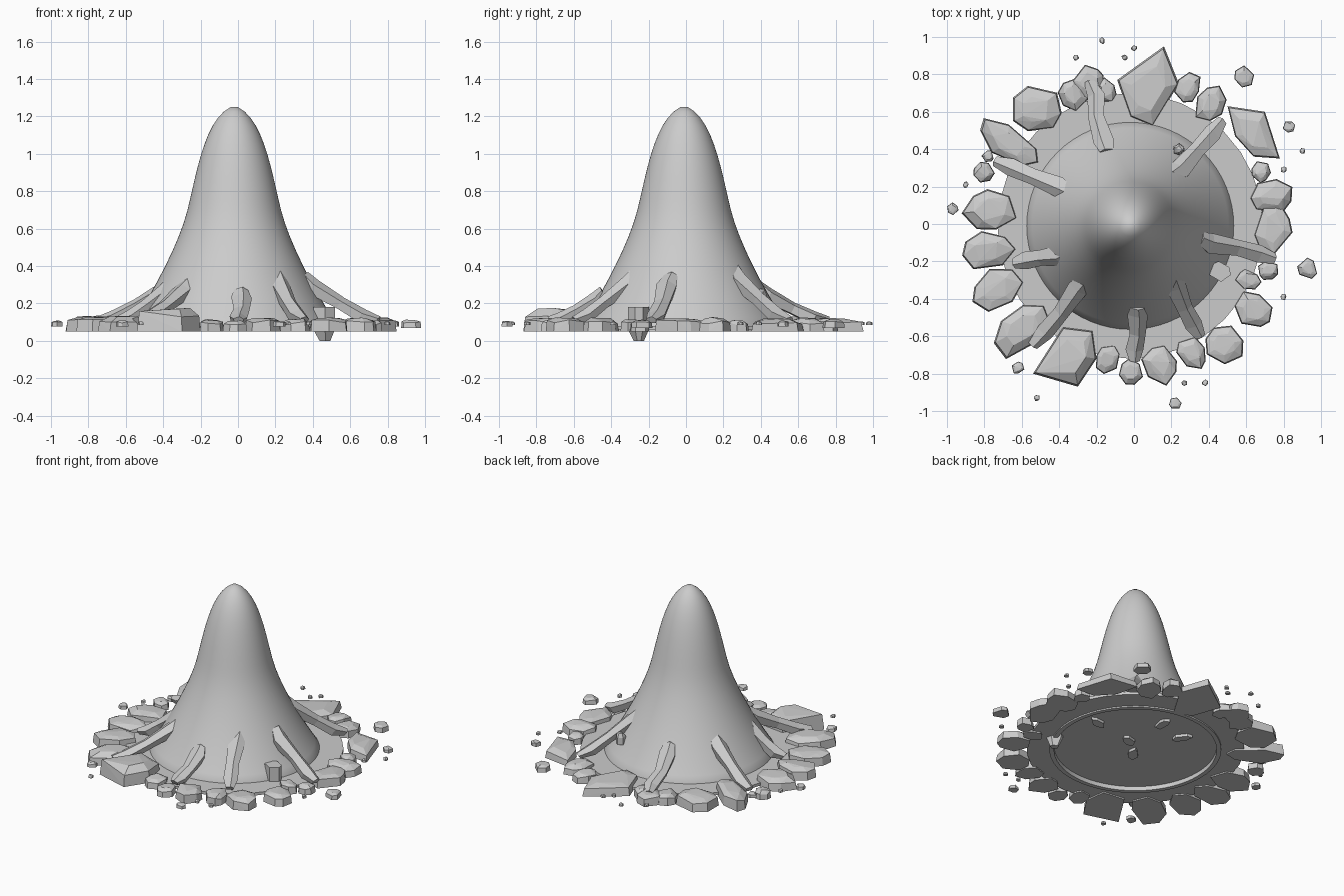
import bpy, bmesh, math, random
from mathutils import Vector
from mathutils.geometry import interpolate_bezier

random.seed(7)
if "Cube" in bpy.data.objects:
    bpy.data.objects.remove(bpy.data.objects["Cube"], do_unlink=True)

grey = (0.6, 0.6, 0.6, 1)
stone = bpy.data.materials.new("stone grey")
stone.use_nodes = True
stone.diffuse_color = grey
stone.node_tree.nodes["Principled BSDF"].inputs["Base Color"].default_value = grey


def finish(name, bm, smooth=False):
    bmesh.ops.recalc_face_normals(bm, faces=bm.faces)
    mesh = bpy.data.meshes.new(name)
    bm.to_mesh(mesh)
    bm.free()
    mesh.materials.append(stone)
    obj = bpy.data.objects.new(name, mesh)
    bpy.context.collection.objects.link(obj)
    for poly in mesh.polygons:
        poly.use_smooth = smooth
    if smooth:
        mesh.set_sharp_from_angle(angle=math.radians(35))


def hull(name, points):
    bm = bmesh.new()
    verts = [bm.verts.new(p) for p in points]
    result = bmesh.ops.convex_hull(bm, input=verts)
    loose = {g for g in result["geom_interior"] + result["geom_unused"]
             if isinstance(g, bmesh.types.BMVert)}
    bmesh.ops.delete(bm, geom=list(loose), context="VERTS")
    finish(name, bm)


def skin(bm, loops):
    """Join neighbouring closed loops with quads."""
    for a, b in zip(loops, loops[1:]):
        for i in range(len(a)):
            j = (i + 1) % len(a)
            bm.faces.new((a[i], a[j], b[j], b[i]))


def lathe(name, profile, steps, smooth, capped):
    bm = bmesh.new()
    turns = [math.tau * i / steps for i in range(steps)]
    rings = [[bm.verts.new((r * math.cos(a) - 0.02, r * math.sin(a) - 0.01, z)) for a in turns]
             for r, z in profile]
    if capped:
        bm.faces.new(rings[0])
        bm.faces.new(rings[-1])
    else:
        rings.append(rings[0])
    skin(bm, rings)
    finish(name, bm, smooth)


def slab(name, outline, bottom, top):
    """Chipped stone: flared sides, then a flattish faceted crown."""
    outline = [Vector(p) for p in outline]
    middle = sum(outline, Vector((0, 0))) / len(outline)
    height = top - bottom
    points = []
    for p in outline:
        rim, crown = middle.lerp(p, 0.94), middle.lerp(p, 0.55)
        points.append((*p, bottom))
        points.append((*rim, bottom + height * random.uniform(0.55, 0.85)))
        points.append((*crown, bottom + height * random.uniform(0.85, 1)))
    hull(name, points)


def stone_outline(x, y, radial, across, sides):
    """Irregular polygon whose long axis points away from the centre."""
    centre = Vector((x, y))
    out = centre.normalized()
    side = out.orthogonal()
    start = random.uniform(0, math.tau)
    outline = []
    for i in range(sides):
        a = start + math.tau * (i + random.uniform(-0.25, 0.25)) / sides
        reach = out * radial * math.cos(a) + side * across * math.sin(a)
        outline.append(centre + reach * random.uniform(1, 1.25))
    return outline


# Central mound: flared foot, then rounded peak, over a recessed floor
foot = [Vector(p) for p in ((0.56, 0.07), (0.46, 0.22), (0.3, 0.5), (0.25, 0.7))]
peak = [Vector(p) for p in ((0.25, 0.7), (0.2, 0.9), (0.16, 1.18), (0.02, 1.25))]
lip = [(0.53, 0.08), (0.53, 0.05), (0.56, 0.05)]
flank = [p.to_2d() for p in interpolate_bezier(*foot, 10) + interpolate_bezier(*peak, 12)[1:]]
lathe("mound", lip + flank, 64, True, True)

# Broken ground ring around the mound
lathe("ground_ring", [(0.54, 0.06), (0.54, 0.08), (0.71, 0.08), (0.71, 0.06)], 32, False, False)

# Large angular slabs
slab("back_slab", [(0.16, 0.95), (-0.09, 0.77), (-0.02, 0.57), (0.1, 0.52), (0.24, 0.75)], 0.05, 0.13)
slab("back_left_slab", [(0.5, 0.63), (0.7, 0.6), (0.78, 0.35), (0.64, 0.36), (0.54, 0.47)], 0.05, 0.12)
slab("front_right_slab", [(-0.54, -0.8), (-0.38, -0.55), (-0.22, -0.57), (-0.2, -0.72), (-0.3, -0.87)], 0.05, 0.18)

# Stones around the rim: x, y, radial half size, half width
stones = [
    (0.29, 0.73, 0.08, 0.06), (0.41, 0.64, 0.09, 0.07), (0.68, 0.28, 0.05, 0.05),
    (0.73, 0.15, 0.11, 0.09), (0.74, -0.02, 0.09, 0.13), (0.72, -0.25, 0.05, 0.05),
    (0.61, -0.3, 0.06, 0.05), (0.64, -0.46, 0.1, 0.08), (0.48, -0.64, 0.1, 0.09),
    (0.31, -0.69, 0.08, 0.07), (0.14, -0.75, 0.1, 0.09), (-0.02, -0.79, 0.06, 0.06),
    (-0.14, -0.72, 0.07, 0.06), (-0.6, -0.56, 0.16, 0.1), (-0.73, -0.35, 0.12, 0.1),
    (-0.78, -0.14, 0.13, 0.09), (-0.77, 0.07, 0.13, 0.1), (-0.8, 0.28, 0.05, 0.05),
    (-0.66, 0.43, 0.17, 0.08), (-0.52, 0.61, 0.13, 0.12), (-0.33, 0.69, 0.08, 0.07),
    (-0.24, 0.76, 0.08, 0.08), (-0.15, 0.71, 0.06, 0.05),
]
for x, y, radial, across in stones:
    top = 0.1 + radial * 0.25
    slab("rim_stone", stone_outline(x, y, radial, across, 7), 0.05, top)

# Lumps pushed through the mound's flank
slab("upper_lump", stone_outline(0.24, 0.4, 0.03, 0.03, 6), 0.2, 0.28)
lump = stone_outline(0.46, -0.25, 0.05, 0.05, 6)
tip = Vector((0.47, -0.25, 0))
hull("sunken_lump", [(*p, z) for p in lump for z in (0.06, 0.18)]
     + [tip.lerp(Vector((*p, 0)), 0.5) for p in lump])

# Buried stones breaking through the mound's floor
for x, y in [(0.07, 0.03), (-0.06, -0.08), (0.37, 0.08), (0.04, 0.34), (-0.17, 0.28)]:
    slab("buried_stone", stone_outline(x, y, 0.06, 0.03, 6), 0.06, 0.13)

# Scattered pebbles: x, y, grouped by half size
pebbles = {
    0.015: [(-0.17, 0.98), (0, 0.94), (-0.31, 0.89), (-0.05, 0.89), (0.8, 0.29), (0.9, 0.39),
            (0.8, -0.39), (0.38, -0.85), (0.27, -0.85), (-0.52, -0.93), (-0.9, 0.21)],
    0.03: [(0.83, 0.52), (0.22, -0.96), (-0.62, -0.77), (-0.97, 0.08), (-0.78, 0.36)],
    0.05: [(0.59, 0.79), (0.93, -0.24)],
}
for size, spots in pebbles.items():
    for x, y in spots:
        slab("pebble", stone_outline(x, y, size, size, 6), 0.09 - size * 0.4, 0.1 + size * 0.3)

# Leaning shards: inner end and outer end in plan
shards = [
    ((-0.16, 0.4), (-0.23, 0.77)), ((0.21, 0.27), (0.48, 0.56)),
    ((0.37, -0.09), (0.76, -0.19)), ((0.21, -0.31), (0.36, -0.61)),
    ((0.02, -0.46), (0, -0.74)), ((-0.26, -0.31), (-0.54, -0.66)),
    ((-0.38, -0.16), (-0.65, -0.22)), ((-0.36, 0.17), (-0.75, 0.34)),
]
for inner, outer in shards:
    # The inner end rests on the mound, higher where it reaches further in
    rest = 0.35 + (0.4 - Vector(inner).length)
    start, end = Vector((*inner, rest)), Vector((*outer, 0.13))
    side = (end - start).cross(Vector((0, 0, 1))).normalized() * 0.05
    down = (end - start).cross(side).normalized() * 0.075
    down *= -math.copysign(1, down.z)
    bm = bmesh.new()
    loops = []
    # Five-sided section swept along a slightly bent line
    for t, wide in ((0, 0.75), (0.15, 1.1), (0.5, 0.85), (0.8, 0.95), (1, 0.55)):
        p = start.lerp(end, t) + side * random.uniform(-0.25, 0.25)
        p.z -= 0.02 * math.sin(math.pi * t)
        s, d = side * wide, down * wide
        section = (p - s + d * 0.4, p - s * 0.2, p + s + d * 0.3, p + s * 0.8 + d, p - s * 0.7 + d)
        loops.append([bm.verts.new(q) for q in section])
    skin(bm, loops)
    bm.faces.new(loops[0])
    bm.faces.new(loops[-1])
    finish("leaning_shard", bm)
